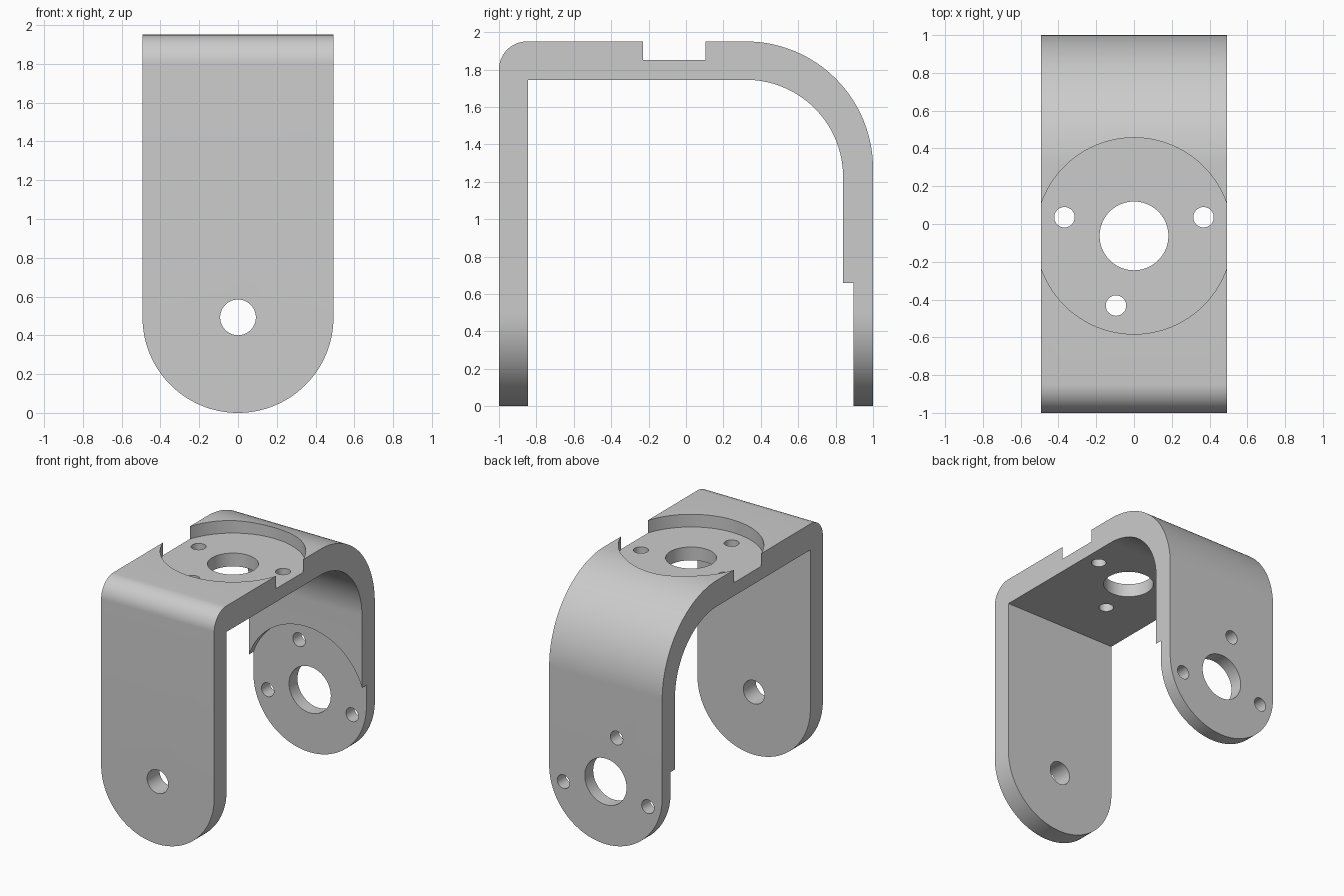
import bpy, bmesh, math
from mathutils import Matrix, Vector

if "Cube" in bpy.data.objects:
    bpy.data.objects.remove(bpy.data.objects["Cube"], do_unlink=True)

HALF_W = 0.4925
HEIGHT = 1.95
LEG_Z = 0.4925       # centre of the rounded leg ends
PLATE_Y = -0.063     # centre of the top mount
BACK_OUT, BACK_IN = 0.68, 0.52

grey = bpy.data.materials.new("light grey")
grey.use_nodes = True
colour = (0.6, 0.6, 0.6, 1)
grey.diffuse_color = colour
grey.node_tree.nodes["Principled BSDF"].inputs["Base Color"].default_value = colour


def arc(cx, cy, r, start, end, n):
    angles = [math.radians(start + (end - start) * i / n) for i in range(n + 1)]
    return [(cx + r * math.cos(a), cy + r * math.sin(a)) for a in angles]


def prism(name, outline, place, direction):
    """Extrude a 2D outline; place maps (a, b) to a 3D point."""
    bm = bmesh.new()
    face = bm.faces.new([bm.verts.new(place(a, b)) for a, b in outline])
    ext = bmesh.ops.extrude_face_region(bm, geom=[face])
    verts = [v for v in ext["geom"] if isinstance(v, bmesh.types.BMVert)]
    bmesh.ops.translate(bm, verts=verts, vec=direction)
    bmesh.ops.recalc_face_normals(bm, faces=bm.faces)
    mesh = bpy.data.meshes.new(name)
    bm.to_mesh(mesh)
    bm.free()
    obj = bpy.data.objects.new(name, mesh)
    bpy.context.collection.objects.link(obj)
    mesh.materials.append(grey)
    return obj


def cylinder(centre, radius, depth, axis):
    bm = bmesh.new()
    turn = Vector((0, 0, 1)).rotation_difference(Vector(axis)).to_matrix().to_4x4()
    bmesh.ops.create_cone(bm, cap_ends=True, segments=96, radius1=radius,
                          radius2=radius, depth=depth,
                          matrix=Matrix.Translation(centre) @ turn)
    mesh = bpy.data.meshes.new("cutter")
    bm.to_mesh(mesh)
    bm.free()
    obj = bpy.data.objects.new("cutter", mesh)
    bpy.context.collection.objects.link(obj)
    mesh.materials.append(grey)
    return obj


def combine(obj, tool, operation):
    tool.hide_render = True
    mod = obj.modifiers.new("cut", "BOOLEAN")
    mod.operation = operation
    mod.solver = "EXACT"
    mod.object = tool
    bpy.context.view_layer.objects.active = obj
    bpy.ops.object.modifier_apply(modifier=mod.name)
    bpy.data.objects.remove(tool, do_unlink=True)


# Side profile: front leg, top plate and the large back bend
profile = [(-0.845, -0.2), (-1, -0.2)]
profile += arc(-0.85, HEIGHT - 0.15, 0.15, 180, 90, 16)
profile += arc(1 - BACK_OUT, HEIGHT - BACK_OUT, BACK_OUT, 90, 0, 40)
profile += [(1, -0.2), (0.84, -0.2)]
profile += arc(0.84 - BACK_IN, 1.745 - BACK_IN, BACK_IN, 0, 90, 40)
profile += [(-0.845, 1.745)]
bracket = prism("bracket", profile, lambda y, z: (-0.7, y, z), (1.4, 0, 0))

# Round both leg ends
outline = arc(0, LEG_Z, HALF_W, 180, 360, 64) + [(HALF_W, 2.2), (-HALF_W, 2.2)]
combine(bracket, prism("rounding", outline, lambda x, z: (x, -1.2, z), (0, 2.4, 0)),
        "INTERSECT")

# Round recesses on the top plate and inside the back leg
UP, BACK = (0, 0, 1), (0, 1, 0)
cuts = [((0, PLATE_Y, 2.05), 0.52, 0.4, UP),
        ((0, 0.695, LEG_Z), 0.52, 0.4, BACK),
        ((0, PLATE_Y, 1.8), 0.182, 0.6, UP),
        ((0, 0.9, LEG_Z), 0.182, 0.6, BACK),
        ((0, -0.9, LEG_Z), 0.092, 0.6, BACK)]

# Three screw holes around each large hole
for angle in (15, 165, 255.5):
    a = math.radians(angle)
    dx, dy = 0.381 * math.cos(a), 0.381 * math.sin(a)
    cuts.append(((dx, PLATE_Y + dy, 1.8), 0.054, 0.6, UP))
    cuts.append(((dx, 0.9, LEG_Z - dy), 0.054, 0.6, BACK))

for cut in cuts:
    combine(bracket, cylinder(*cut), "DIFFERENCE")

bpy.ops.object.select_all(action="DESELECT")
bracket.select_set(True)
bpy.context.view_layer.objects.active = bracket
bpy.ops.object.shade_smooth_by_angle(angle=math.radians(25))
